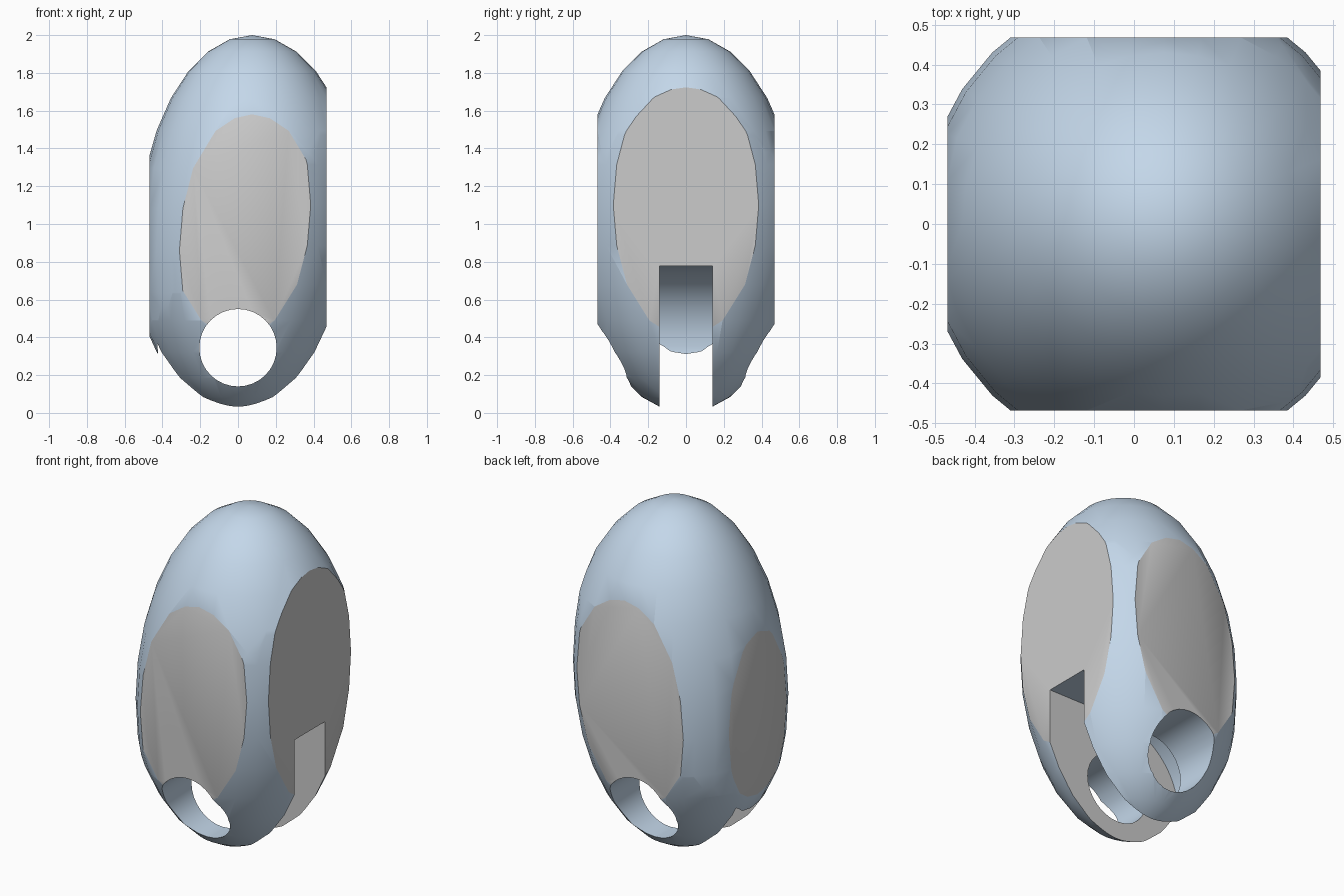
import bpy, math

if "Cube" in bpy.data.objects:
    bpy.data.objects.remove(bpy.data.objects["Cube"])

FLAT = 0.468      # half distance between the flattened sides
SLOT = 0.141      # half width of the slot


def ellipsoid(name, centre, radii):
    bpy.ops.mesh.primitive_uv_sphere_add(segments=32, ring_count=16, location=centre)
    ob = bpy.context.object
    ob.name = name
    ob.scale = radii
    bpy.ops.object.transform_apply(location=True, rotation=True, scale=True)
    return ob


def box(name, lo, hi):
    bpy.ops.mesh.primitive_cube_add(size=1, location=[(a + b) / 2 for a, b in zip(lo, hi)])
    ob = bpy.context.object
    ob.name = name
    ob.scale = [b - a for a, b in zip(lo, hi)]
    bpy.ops.object.transform_apply(location=True, rotation=True, scale=True)
    return ob


def prism(name, profile, half):
    # extrude an x/z outline along y
    n = len(profile)
    verts = [(x, y, z) for y in (-half, half) for x, z in profile]
    faces = [(i, (i + 1) % n, (i + 1) % n + n, i + n) for i in range(n)]
    faces += [tuple(range(n))[::-1], tuple(range(n, 2 * n))]
    me = bpy.data.meshes.new(name)
    me.from_pydata(verts, [], faces)
    ob = bpy.data.objects.new(name, me)
    bpy.context.collection.objects.link(ob)
    bpy.context.view_layer.objects.active = ob
    bpy.ops.object.select_all(action='DESELECT')
    ob.select_set(True)
    bpy.ops.object.mode_set(mode='EDIT')
    bpy.ops.mesh.select_all(action='SELECT')
    bpy.ops.mesh.normals_make_consistent(inside=False)
    bpy.ops.object.mode_set(mode='OBJECT')
    return ob


def boolean(target, cutter, op):
    cutter.hide_render = True
    bpy.ops.object.select_all(action='DESELECT')
    bpy.context.view_layer.objects.active = target
    target.select_set(True)
    m = target.modifiers.new(op, 'BOOLEAN')
    m.operation, m.object, m.solver = op, cutter, 'EXACT'
    bpy.ops.object.modifier_apply(modifier=m.name)
    bpy.data.objects.remove(cutter, do_unlink=True)


def arc(cx, cz, r, a0, a1, n):
    return [(cx + r * math.cos(math.radians(a0 + (a1 - a0) * i / n)),
             cz + r * math.sin(math.radians(a0 + (a1 - a0) * i / n))) for i in range(n + 1)]


# Body: overlap of two offset ellipsoids, trimmed flat on four sides
body = ellipsoid("pulley_body", (0.075, 0, 0.86), (0.609, 0.609, 1.14))
boolean(body, ellipsoid("lower_form", (0, 0, 1.1), (0.609, 0.609, 1.1)), 'INTERSECT')
boolean(body, box("side_trim", (-FLAT, -FLAT, -1), (FLAT, FLAT, 3)), 'INTERSECT')

# Slot with a rounded back, open to the right and below
slot = [(1, -0.3), (1, 0.778)] + arc(0, 0.352, 0.426, 90, 225, 18) + [(-0.3, -0.3)]
boolean(body, prism("slot_cutter", slot, SLOT), 'DIFFERENCE')

# Cross hole from front to back
hole = arc(0, 0.345, 0.205, 0, 360 - 360 / 32, 31)
boolean(body, prism("hole_cutter", hole, 1), 'DIFFERENCE')

# Blue curved skin, plain grey flats
skin = bpy.data.materials.new("blue_skin")
skin.diffuse_color = (0.55, 0.68, 0.82, 1)
skin.use_nodes = True
skin.node_tree.nodes["Principled BSDF"].inputs["Base Color"].default_value = skin.diffuse_color
grey = bpy.data.materials.new("grey_flat")
grey.diffuse_color = (0.8, 0.8, 0.8, 1)
grey.use_nodes = True
grey.node_tree.nodes["Principled BSDF"].inputs["Base Color"].default_value = grey.diffuse_color
me = body.data
me.materials.clear()
me.materials.append(skin)
me.materials.append(grey)
for p in me.polygons:
    vs = [me.vertices[i].co for i in p.vertices]
    flat = any(all(abs(v[k] - s * d) < 1e-4 for v in vs)
               for k, d in ((0, FLAT), (1, FLAT), (1, SLOT)) for s in (-1, 1))
    p.material_index = int(flat)

bpy.ops.object.select_all(action='DESELECT')
body.select_set(True)
bpy.context.view_layer.objects.active = body
bpy.ops.object.shade_smooth_by_angle(angle=math.radians(30))
